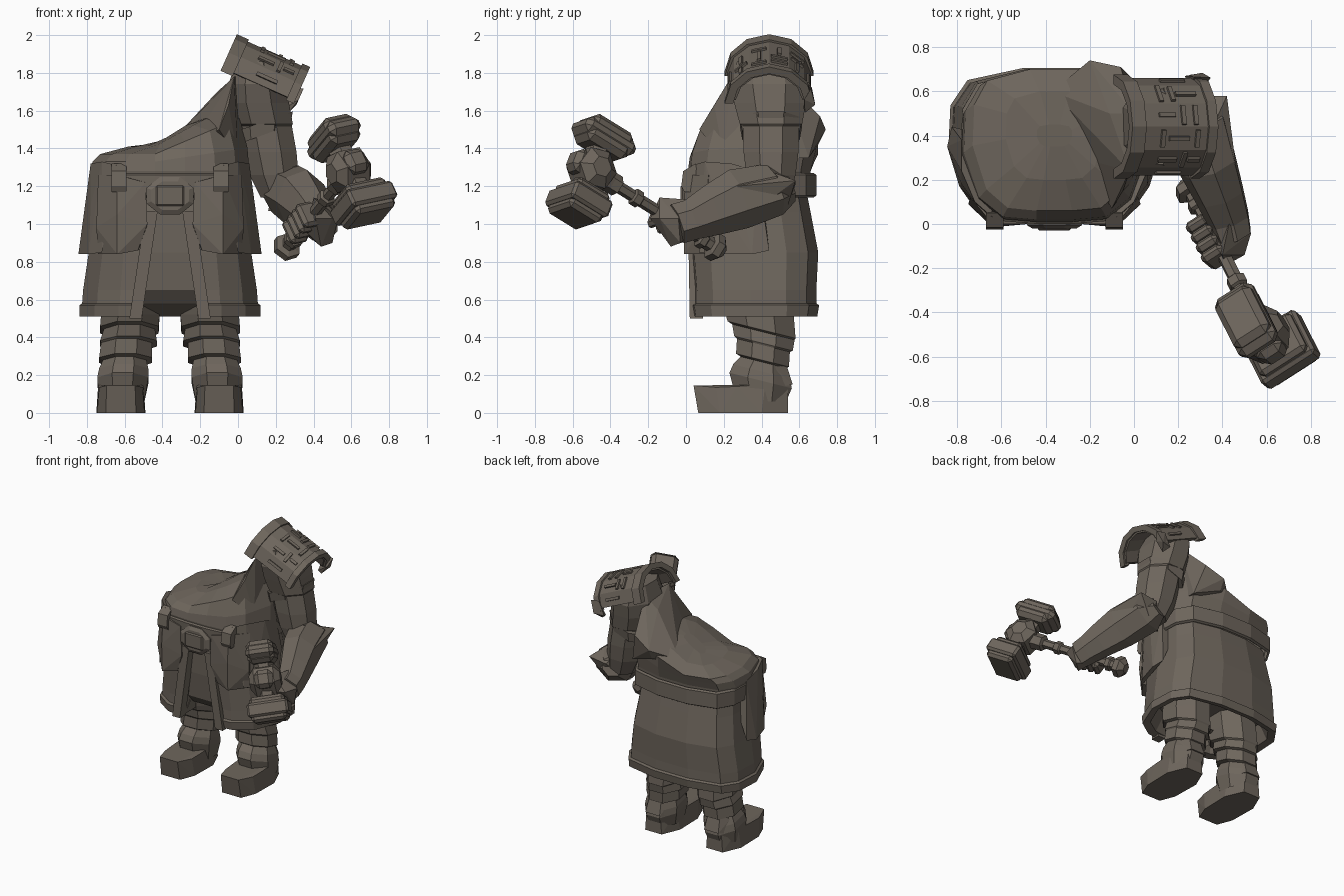
import bpy, bmesh, math
from mathutils import Vector as V

stone = bpy.data.materials.new("warm grey stone")
stone.diffuse_color = (0.155, 0.132, 0.108, 1)
CX = -0.36  # centre line of the body


def finish(name, bm):
    bmesh.ops.remove_doubles(bm, verts=bm.verts, dist=1e-4)
    bmesh.ops.recalc_face_normals(bm, faces=bm.faces)
    me = bpy.data.meshes.new(name)
    bm.to_mesh(me)
    bm.free()
    me.materials.append(stone)
    ob = bpy.data.objects.new(name, me)
    bpy.context.collection.objects.link(ob)
    return ob


def hull(name, pts, bevel=0):
    bm = bmesh.new()
    for p in pts:
        bm.verts.new(p)
    r = bmesh.ops.convex_hull(bm, input=bm.verts)
    junk = [g for g in r["geom_interior"] if isinstance(g, bmesh.types.BMVert)]
    bmesh.ops.delete(bm, geom=junk, context='VERTS')
    bmesh.ops.dissolve_limit(bm, angle_limit=0.02, verts=bm.verts, edges=bm.edges)
    if bevel:
        bmesh.ops.bevel(bm, geom=list(bm.edges), offset=bevel, segments=1, affect='EDGES')
    return finish(name, bm)


def block(name, c, axes, dims, bevel=0):
    pts = [V(c) + sum((ax * (s * d / 2) for ax, s, d in zip(axes, (i, j, k), dims)), V())
           for i in (-1, 1) for j in (-1, 1) for k in (-1, 1)]
    return hull(name, pts, bevel)


def loft(name, rings, closed=True, caps=(True, True)):
    bm = bmesh.new()
    vs = [[bm.verts.new(p) for p in r] for r in rings]
    n = len(vs[0])
    for a, b in zip(vs, vs[1:]):
        for i in range(n if closed else n - 1):
            j = (i + 1) % n
            bm.faces.new((a[i], a[j], b[j], b[i]))
    for ring, cap in zip((vs[0], vs[-1]), caps):
        if cap:
            bm.faces.new(ring)
    return finish(name, bm)


def tube(name, axis, stations, n=8, caps=(True, True)):
    """stations: (centre, half width, half depth), all rings square to axis"""
    ax = V(axis).normalized()
    u = (V((1, 0, 0)) - ax * ax.x).normalized()
    v = ax.cross(u)
    k = 1 / math.cos(math.pi / n)
    ang = [math.tau * (i + .5) / n for i in range(n)]
    return loft(name, [[V(c) + u * (rx * k * math.cos(t)) + v * (ry * k * math.sin(t)) for t in ang]
                       for c, rx, ry in stations], caps=caps)


def plan(z, rx, y0, y1, o=.1, depth=0, rise=0, cx=CX):
    """body cross-section with an optional recess at the front"""
    h = y1 - y0
    half = [(o, y0 + depth), (o, y0), (.57 * rx, y0 + .02 * h), (.83 * rx, y0 + .15 * h), (rx, y0 + .46 * h),
            (.98 * rx, y0 + .75 * h), (.82 * rx, y0 + .92 * h), (.3 * rx, y1)]
    pts = half + [(-x, y) for x, y in reversed(half)]
    return [V((cx + x, y, z + rise * max(0, x + .08) / .4)) for x, y in pts]


# Coat skirt with hem and open front
loft("coat_skirt", [
    plan(.64, .38, .15, .6, .13, .05), plan(.52, .43, .09, .65, .15, .28), plan(.51, .48, .04, .695, .15, .3),
    plan(.57, .48, .03, .705, .145, .17), plan(.58, .465, .045, .69, .144, .12), plan(.65, .46, .045, .69, .135, .06),
    plan(.85, .43, .03, .70, .105, .05), plan(1.06, .40, .03, .66, .07, .04), plan(1.16, .39, .04, .64, .07, .02)],
    caps=(True, False))
# Torso with the shoulder line rising towards the arm
loft("torso", [
    plan(1.16, .41, .03, .65, .07), plan(1.28, .42, .01, .66, .08), plan(1.33, .41, .02, .68, .08, 0, .06),
    plan(1.37, .37, .06, .70, .08, 0, .17), plan(1.41, .22, .2, .6, .05, 0, .22), plan(1.42, .08, .35, .45, .02, 0, .25)],
    caps=(False, True))
loft("belt", [plan(1.14, .41, .015, .675, .08), plan(1.15, .425, .005, .69, .08),
              plan(1.26, .425, 0, .69, .08), plan(1.27, .41, .015, .675, .08)], caps=(False, False))
X, Y, Z = V((1, 0, 0)), V((0, 1, 0)), V((0, 0, 1))
tube("belt_buckle", (0, 1, 0), [((CX, -.02, 1.15), .1, .075), ((CX, -.005, 1.15), .125, .1), ((CX, .06, 1.15), .125, .1)])
block("buckle_plate", (CX, -.015, 1.15), (X, Y, Z), (.15, .03, .11), .008)

for s in (-1, 1):
    m = lambda pts: [(CX + s * x, y, z) for x, y, z in pts]
    # Coat lapels
    hull("coat_lapel", m([(a, y, z) for z, a0, yy in ((.5, .15, .04), (1.07, .065, .03))
                          for a in (a0, a0 + .065) for y in (yy - .02, yy + .05)]))
    # Hanging pouches that wrap the front corners
    hull("pouch", m([(.12, .0, 1.0), (.13, .0, 1.22), (.17, .02, .86), (.28, -.01, .84), (.28, -.015, 1.05),
                     (.28, .0, 1.26), (.16, .15, 1.24), (.14, .15, .88), (.38, .12, 1.26), (.39, .09, .98),
                     (.38, .12, .84)]))
    hull("side_pouch", m([(.28, .03, 1.31), (.36, .1, 1.33), (.42, .24, 1.32), (.42, .38, 1.28), (.43, .17, .84),
                          (.485, .35, .84), (.465, .44, .86), (.36, .07, .85), (.42, .18, 1.1), (.3, .4, 1.2)]))
    hull("pouch_strap", m([(x, y, z) for x in (.23, .31) for y, z in
                           ((-.025, 1.2), (-.015, 1.28), (.05, 1.32), (.08, 1.17), (-.01, 1.17))]))
    # Legs and boots: flared wraps that tilt down towards the back
    lx = lambda d: CX + s * d
    leg = tube("leg", Z, [
        ((lx(.255), .4, .06), .12, .13), ((lx(.25), .395, .17), .135, .165), ((lx(.245), .4, .22), .13, .15),
        ((lx(.24), .41, .27), .115, .12), ((lx(.235), .405, .28), .14, .14), ((lx(.23), .41, .36), .135, .14),
        ((lx(.22), .41, .37), .15, .155), ((lx(.215), .41, .43), .135, .165), ((lx(.215), .4, .44), .155, .18),
        ((lx(.21), .39, .52), .155, .18), ((lx(.2), .38, .64), .15, .18)], caps=(False, False))
    for v in leg.data.vertices:
        v.co.z -= (v.co.y - .4) * .25 if .15 < v.co.z < .5 else 0
    hull("boot", m([(.26 + d * w, y, z) for d in (-1, 1) for w, y, z in
                    ((.075, .04, .145), (.08, .065, 0), (.125, .18, 0), (.115, .16, .135), (.12, .27, .14),
                     (.13, .4, 0), (.07, .54, 0), (.12, .42, .15), (.06, .54, .13))]))
    hull("boot_heel_guard", m([(.25 + d * w, y, z) for d in (-1, 1) for w, y, z in
                               ((.06, .565, .15), (.12, .46, .13), (.1, .47, .24), (.05, .53, .26), (.12, .4, .2))]))

# Raised collar between torso and shoulder
hull("collar", [(-.2, .74, 1.5), (-.37, .6, 1.42), (-.06, .71, 1.57), (0, .5, 1.78), (-.11, .5, 1.70), (-.15, .3, 1.57),
                (-.05, .15, 1.63), (-.02, .24, 1.78), (-.1, .07, 1.5), (0, .2, 1.35), (0, .65, 1.35), (-.25, .3, 1.42),
                (-.2, .7, 1.42)])

# Sleeve and upper arm
tube("upper_arm", Z, [((.09, .44, 1.86), .1, .17), ((.10, .44, 1.74), .15, .21), ((.11, .445, 1.64), .16, .19),
                      ((.135, .45, 1.53), .155, .165), ((.145, .45, 1.52), .14, .15), ((.17, .45, 1.38), .14, .145),
                      ((.19, .45, 1.26), .13, .13), ((.22, .45, 1.14), .1, .1)])
hull("sleeve_cuff", [(.13 + .165 * math.cos(t) * k, .45 + .17 * math.sin(t) * k, z + .06 * math.cos(t))
                     for z, k in ((1.47, .97), (1.54, 1.05)) for t in [math.tau * (i + .5) / 8 for i in range(8)]])
# Forearm, bracer flare and hand
tube("forearm", (.2, -.6, -.2), [((.24, .55, 1.19), .07, .07), ((.27, .46, 1.18), .14, .13), ((.335, .27, 1.13), .125, .15),
                                 ((.39, .13, 1.07), .105, .125), ((.43, .02, 1.02), .09, .1), ((.45, -.05, 1.0), .08, .1)], 7)
hull("bracer_flare", [(.42, .58, 1.23), (.46, .27, 1.2), (.32, .36, 1.31), (.28, .58, 1.21), (.2, .4, 1.28),
                      (.4, .32, 1.04), (.32, .54, 1.1), (.16, .45, 1.07)])
hull("hand", [(.41, -.19, 1.03), (.5, -.14, 1.03), (.53, -.04, 1.03), (.43, 0, 1.13), (.4, -.14, 1.14), (.5, -.03, .9),
              (.44, -.08, .88), (.38, .02, .93), (.36, -.1, .96)])

# Hammer frame: d along the handle, a along the head, w sideways
d = V((.33, -.65, .40)).normalized()
a = V((-.17, .145, .36))
a = (a - d * a.dot(d)).normalized()
w = a.cross(d)
butt, hub = V((.26, .15, .88)), V((.585, -.5, 1.285))
at = lambda t: butt.lerp(hub, t)
for i in range(4):
    block("finger", at(.22 + .07 * i) - w * .035, (w, d, a), (.11, .052, .14), .018)
tube("hammer_handle", d, [(at(t), r, r) for t, r in (
    (-.07, .03), (-.03, .065), (.02, .065), (.03, .035), (.07, .035), (.08, .045), (.12, .045), (.13, .028), (.6, .028),
    (.61, .04), (.66, .04), (.67, .028), (.78, .028), (.79, .05), (.85, .05), (1, .06))], 6)
tube("hammer_hub", w, [(hub - w * .11, .05, .05), (hub - w * .07, .1, .1), (hub + w * .07, .1, .1), (hub + w * .11, .05, .05)], 6)
block("hub_cap", hub + d * .07, (w, d, a), (.13, .13, .13), .03)
tube("hammer_neck", a, [(hub - a * .2, .06, .06), (hub + a * .2, .06, .06)], 6)
low, up = hub - a * .205, hub + a * .195
block("hammer_lower_face", low, (w, d, a), (.29, .25, .10), .015)
block("hammer_lower_step", low, (w, d, a), (.25, .215, .18), .02)
block("hammer_upper_face", up, (w, d, a), (.2, .33, .09), .03)
block("hammer_upper_step", up, (w, d, a), (.19, .27, .16), .03)

# Shoulder guard: polygonal saddle with rims, hook and raised bars
U, N = V((.913, 0, -.408)), V((.408, 0, .913))
C = V((.145, .44, 1.705))


def arc(u, ang, k):
    t = math.radians(ang)
    return C + U * u + Y * (.222 * k * math.cos(t)) + N * (.2 * k * math.sin(t))


def saddle(name, u0, u1, k, lo=5):
    angs = [lo + (180 - 2 * lo) / 6 * i for i in range(7)]
    loft(name, [[arc(u0, t, k), arc(u1, t, k), arc(u1, t, k - .2), arc(u0, t, k - .2)] for t in angs])


saddle("shoulder_guard", -.24, .15, 1)
saddle("guard_inner_rim", -.26, -.19, 1.06, 0)
saddle("guard_outer_rim", .12, .165, 1.06, 0)
hull("guard_hook", [arc(.11, 20, 1.08), arc(.18, 25, 1.1), arc(.18, 0, 1.1), arc(.11, -10, 1.05), arc(.16, -18, .9),
                    arc(.13, -15, .85), arc(.18, 10, .85)])
bars = [(-.1, 1, .02, .09), (-.04, 1, .02, .08), (.03, 1, .1, .02), (-.08, 2, .08, .02), (.0, 2, .02, .09),
        (.06, 2, .02, .09), (-.1, 3, .02, .08), (-.02, 3, .1, .02), (.07, 3, .02, .08), (-.06, 4, .09, .02),
        (.02, 4, .02, .08), (.07, 4, .06, .02), (-.02, 5, .12, .02), (0, 0, .12, .02)]
for u, seg, lu, lt in bars:
    p, q = (arc(u, 5 + 170 / 6 * (seg + e), 1) for e in (0, 1))
    T = (q - p).normalized()
    block("guard_bar", (p + q) / 2, (U, T, U.cross(T)), (lu, lt, .024))
